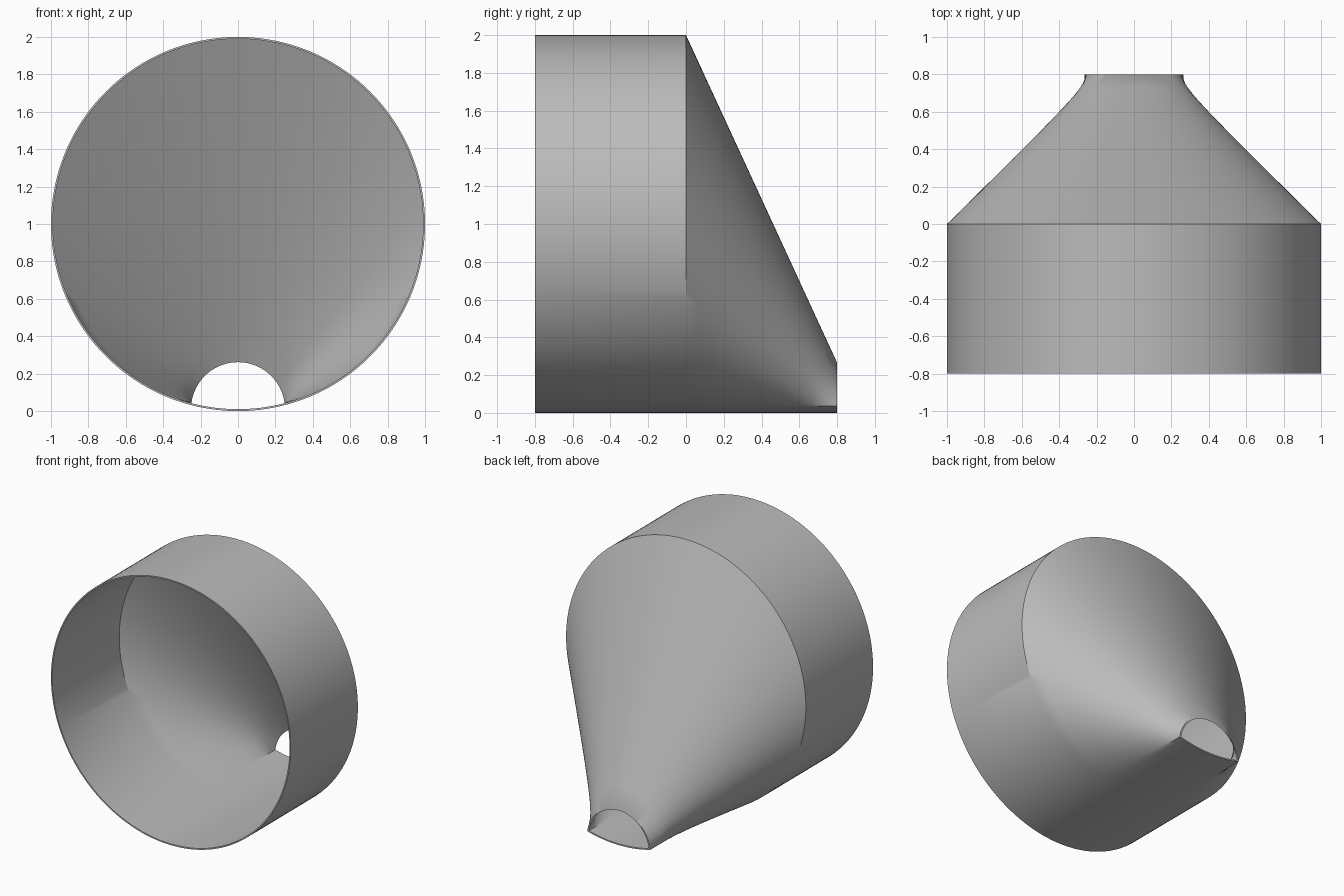
import bpy, bmesh
from math import sin, cos, pi, asin, radians

cube = bpy.data.objects.get("Cube")
if cube:
    bpy.data.objects.remove(cube, do_unlink=True)

RADIUS, OUTLET, WALL = 1.0, 0.266, 0.01
HALF_LENGTH = 0.8
SIDE, FLOOR, STEPS = 140, 20, 12     # segments round the hood, along the floor, along the taper


def ring_points(radius, outlet, t):
    """Round profile at t = 0, shrinking towards the small floor-level outlet at t = 1."""
    corner = pi - 2 * asin(outlet / (2 * radius))
    angles = [corner * (2 * i / SIDE - 1) for i in range(SIDE)]
    angles += [corner + 2 * (pi - corner) * i / FLOOR for i in range(FLOOR)]
    base = RADIUS - radius
    points = []
    for a in angles:
        x, h = radius * sin(a), radius * (1 + cos(a))
        scale = min(1, outlet / max((x * x + h * h) ** 0.5, 1e-6))
        k = 1 + (scale - 1) * t
        points.append((x * k, base + h * k))
    return points


def skin(radius, outlet):
    """Rings from the open front, along the drum, then down the taper."""
    rings = [(-HALF_LENGTH, ring_points(radius, outlet, 0))]
    for i in range(STEPS + 1):
        t = i / STEPS
        rings.append((HALF_LENGTH * t, ring_points(radius, outlet, t)))
    return rings


# Outer skin, then inner skin back to the front, closed into a thin shell
rings = skin(RADIUS, OUTLET) + skin(RADIUS - WALL, OUTLET - 1.5 * WALL)[::-1]
bm = bmesh.new()
loops = [[bm.verts.new((x, y, z)) for x, z in pts] for y, pts in rings]
count = SIDE + FLOOR
for a, b in zip(loops, loops[1:] + loops[:1]):
    for i in range(count):
        j = (i + 1) % count
        bm.faces.new((a[i], a[j], b[j], b[i]))
bmesh.ops.recalc_face_normals(bm, faces=bm.faces)

mesh = bpy.data.meshes.new("funnel_shell")
bm.to_mesh(mesh)
bm.free()
shell = bpy.data.objects.new("funnel_shell", mesh)
bpy.context.collection.objects.link(shell)

# Plain grey material
grey = bpy.data.materials.new("plain_grey")
grey.use_nodes = True
colour = (0.5, 0.5, 0.5, 1)
grey.diffuse_color = colour
grey.node_tree.nodes["Principled BSDF"].inputs["Base Color"].default_value = colour
mesh.materials.append(grey)

# Smooth walls with crisp rims and shoulder
bpy.ops.object.select_all(action="DESELECT")
shell.select_set(True)
bpy.context.view_layer.objects.active = shell
bpy.ops.object.shade_smooth_by_angle(angle=radians(30))
